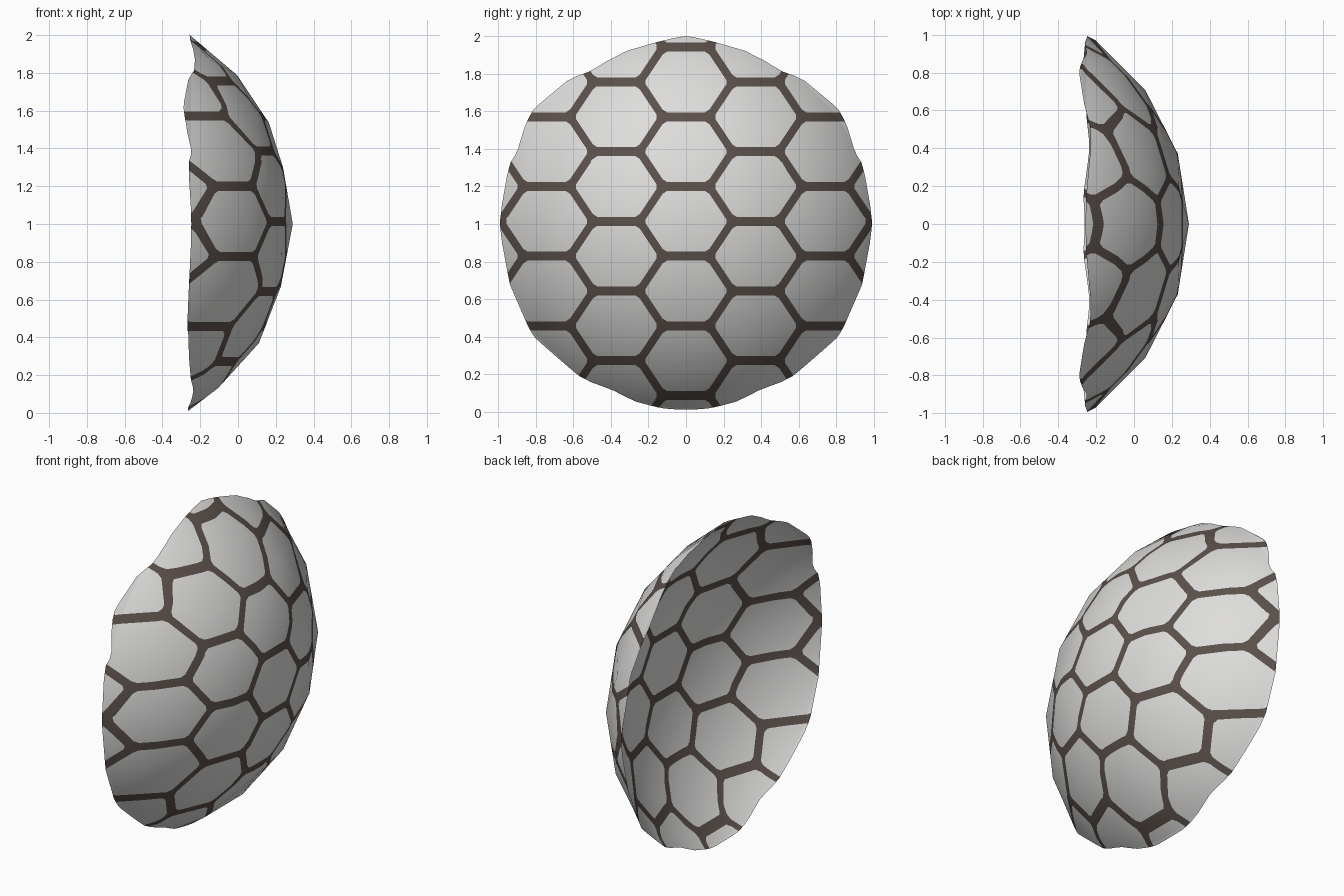
import bpy, bmesh, math
from mathutils import Vector, Matrix
from mathutils.bvhtree import BVHTree

if "Cube" in bpy.data.objects:
    bpy.data.objects.remove(bpy.data.objects["Cube"])

R = 1.2                            # sphere radius of the shell
CENTRE = Vector((0.29 - R, 0, 1.0))
P = 0.3715                         # honeycomb spacing (y and z)
ZC = 1.0143                        # height of the middle cell
RIM_X, INNER = -0.25, 0.78         # the inner skin is shallower by this factor

# rim depth (x) by elevation angle, mirrored left/right: gives the ragged edge
RIM = [(-90, -.265), (-80, -.265), (-65, -.23), (-55, -.25), (-33, -.27), (-18, -.26), (0, -.245),
       (18, -.265), (23, -.245), (36, -.295), (52, -.26), (58, -.225), (65, -.222), (80, -.25), (90, -.262)]


def rim_x(angle):
    for (a0, x0), (a1, x1) in zip(RIM, RIM[1:]):
        if angle <= a1:
            return x0 + (x1 - x0) * (angle - a0) / (a1 - a0)
    return RIM[-1][1]


def material(name, rgb):
    m = bpy.data.materials.new(name)
    m.diffuse_color = (*rgb, 1)
    m.use_nodes = True
    m.node_tree.nodes["Principled BSDF"].inputs["Base Color"].default_value = m.diffuse_color
    return m


def bisect(bm, co, no, clear=False, faces=None):
    if faces is None:
        geom = bm.verts[:] + bm.edges[:] + bm.faces[:]
    else:
        geom = list({v for f in faces for v in f.verts}) + list({e for f in faces for e in f.edges}) + faces
    bmesh.ops.bisect_plane(bm, geom=geom, dist=1e-5, plane_co=co, plane_no=no, clear_inner=clear)


# low-poly ball, cut down to a cap facing +x
bm = bmesh.new()
bmesh.ops.create_icosphere(bm, subdivisions=3, radius=R, matrix=Matrix.Translation(CENTRE))
ball = BVHTree.FromBMesh(bm)
bisect(bm, (-0.22, 0, 0), (1, 0, 0), True)

# ragged rim: slide the edge points outward along the ball's facets
rim = [e for e in bm.edges if e.is_boundary]
bmesh.ops.subdivide_edges(bm, edges=rim, cuts=3)
bmesh.ops.triangulate(bm, faces=[f for f in bm.faces if len(f.verts) > 3])
for v in {v for e in bm.edges if e.is_boundary for v in e.verts}:
    y, z = v.co.y, v.co.z - CENTRE.z
    r = math.hypot(y, z)
    dx = min(0, rim_x(math.degrees(math.atan2(z, abs(y)))) + 0.22)
    k = (r - dx * 0.64) / r
    v.co = ball.find_nearest(Vector((v.co.x + dx, y * k, CENTRE.z + z * k)))[0]

# honeycomb: cell centres, three wall directions and three corner directions
cells = [Vector((0, P * j, ZC + P * k + (P / 2 if j % 2 else 0)))
         for j in range(-3, 4) for k in range(-4, 4)]
walls = [(Vector((0, 0, 1)), P / 2 - 0.024),
         (Vector((0, .832, .5547)), .2063 - 0.021),
         (Vector((0, .832, -.5547)), .2063 - 0.021)]
corners = [(Vector((0, 1, 0)), .215),
           (Vector((0, .555, .832)), .191),
           (Vector((0, .555, -.832)), .191)]

# cut the shell along every wall edge
for n, half in walls:
    mid = n.dot(CENTRE)
    merged = []
    for d in sorted({round(n.dot(c) + s * half, 4) for c in cells for s in (-1, 1)}):
        if abs(d - mid) < 1.06 and (not merged or d - merged[-1] > 0.002):
            merged.append(d)
    for d in merged:
        bisect(bm, n * d, n)


def faces_in(cell, planes):
    found = []
    for f in bm.faces:
        c = f.calc_center_median() - cell
        if all(abs(n.dot(c)) < half + 0.001 for n, half in planes):
            found.append(f)
    return found


# everything is line colour, except the cells with their corners trimmed
for f in bm.faces:
    f.material_index = 1
for cell in cells:
    for n, half in corners:
        for s in (-1, 1):
            faces = faces_in(cell, walls)
            if faces:
                bisect(bm, cell + n * (s * half), n, faces=faces)
    for f in faces_in(cell, walls + corners):
        f.material_index = 0
for f in bm.faces:
    f.smooth = True

panel = material("light grey panel", (0.73, 0.725, 0.715))
lines = material("dark brown lines", (0.105, 0.08, 0.07))


def add_skin(name, flatten):
    """Write the shell to an object with round shading; flatten < 1 makes the inner skin."""
    me = bpy.data.meshes.new(name)
    bm.to_mesh(me)
    me.materials.append(panel)
    me.materials.append(lines)
    side = 1 if flatten == 1 else -1
    normals = []
    for v in me.vertices:
        n = v.co - CENTRE
        n.x /= flatten
        normals.append(n.normalized() * side)
        v.co.x = RIM_X + (v.co.x - RIM_X) * flatten
    if side < 0:
        me.flip_normals()
    me.normals_split_custom_set_from_vertices(normals)
    bpy.context.collection.objects.link(bpy.data.objects.new(name, me))


add_skin("outer_skin", 1)
add_skin("inner_skin", INNER)
bm.free()
